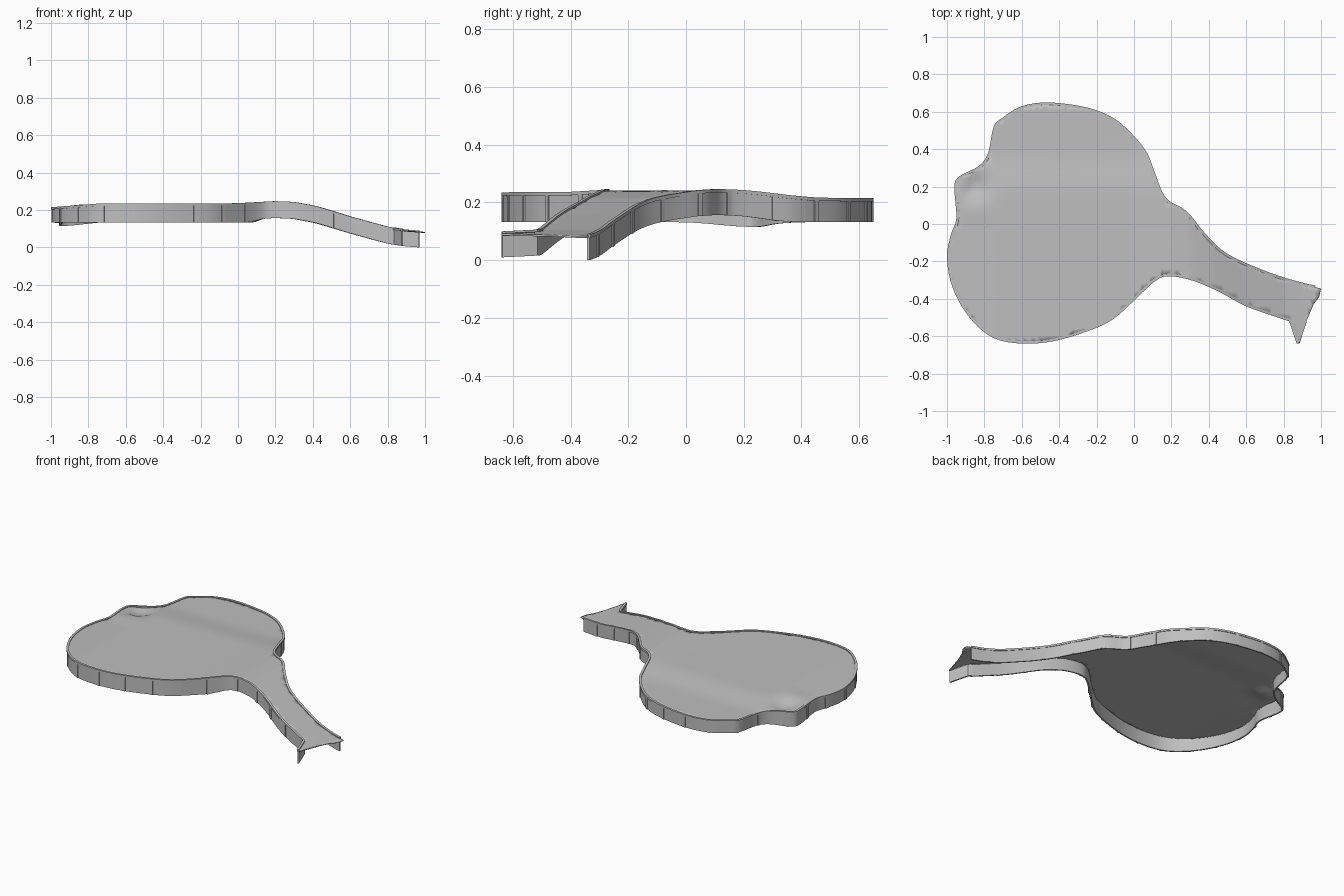
import bpy, bmesh, math
from mathutils import Vector

if "Cube" in bpy.data.objects:
    bpy.data.objects.remove(bpy.data.objects["Cube"])

# One plain grey for everything
grey = bpy.data.materials.new("light_grey")
grey.use_nodes = True
COLOUR = (0.52, 0.52, 0.52, 1)
grey.diffuse_color = COLOUR
shader = grey.node_tree.nodes["Principled BSDF"]
shader.inputs["Base Color"].default_value = COLOUR
shader.inputs["Roughness"].default_value = 0.8

# Plan of the side wall: from the flared tip, round the plateau, back to the ramp end
OUTLINE = [(.87, -.64), (.83, -.52), (.77, -.5), (.6, -.44), (.45, -.36), (.32, -.305),
           (.2, -.28), (.12, -.3), (0, -.41), (-.1, -.5), (-.2, -.555), (-.4, -.62),
           (-.58, -.64), (-.75, -.61), (-.88, -.5), (-.97, -.34), (-1, -.18),
           (-.98, -.06), (-.95, .03), (-.96, .19), (-.94, .25), (-.83, .31),
           (-.78, .38), (-.75, .52), (-.7, .57), (-.6, .63), (-.45, .65), (-.24, .62),
           (-.1, .56), (0, .47), (.07, .38), (.11, .28), (.17, .14), (.28, .07),
           (.38, -.05), (.5, -.16), (.7, -.25), (.85, -.3), (.97, -.33)]
RAMP_END = [(1, -.345), (.99, -.39), (.96, -.43), (.93, -.5), (.885, -.64)]
HEIGHTS = [(-1.01, .214), (-.75, .234), (0, .236), (.2, .247), (.3, .243), (.42, .22),
           (.6, .165), (.8, .11), (.9, .095), (1.01, .087)]


def smooth(a, b, t):
    t = min(max((t - a) / (b - a), 0), 1)
    return t * t * (3 - 2 * t)


def catmull(p, q, r, s, t):
    return 0.5 * (2 * q + (r - p) * t + (2 * p - 5 * q + 4 * r - s) * t * t
                  + (3 * q - p - 3 * r + s) * t ** 3)


def height(x, y):
    z = HEIGHTS[-1][1]
    for (x0, z0), (x1, z1) in zip(HEIGHTS, HEIGHTS[1:]):
        if x0 <= x <= x1:
            z = z0 + (z1 - z0) * (x - x0) / (x1 - x0)
            break
    return z - 0.02 * smooth(.15, .4, y) * smooth(.3, 0, x)


def underside(x, y):
    lobe = 0.018 * math.exp(-((x + .92) ** 2 + (y - .22) ** 2) / .02)
    blend = smooth(.03, .15, x)
    return (0.132 - lobe) * (1 - blend) + (height(x, y) - 0.09) * blend


def mound(x, y, cx, cy, radius, amount):
    return amount * math.exp(-((x - cx) ** 2 + (y - cy) ** 2) / radius ** 2)


# Smooth the plan curve, keeping the flare straight
pts = [Vector(p) for p in OUTLINE]
path = [pts[0]]
body = [pts[1]] + pts[1:] + [pts[-1]]
for i in range(len(body) - 3):
    path += [catmull(*body[i:i + 4], k / 4) for k in range(4)]
path.append(pts[-1])


def outward(i):
    d = path[min(i + 1, len(path) - 1)] - path[max(i - 1, 0)]
    return Vector((-d.y, d.x)).normalized()


def finish(name, bm):
    bmesh.ops.recalc_face_normals(bm, faces=bm.faces)
    mesh = bpy.data.meshes.new(name)
    bm.to_mesh(mesh)
    bm.free()
    mesh.materials.append(grey)
    obj = bpy.data.objects.new(name, mesh)
    bpy.context.collection.objects.link(obj)
    bpy.ops.object.select_all(action='DESELECT')
    obj.select_set(True)
    bpy.context.view_layer.objects.active = obj
    bpy.ops.object.shade_smooth_by_angle(angle=math.radians(35))
    return obj


def sweep(name, outer, inner, top, bottom):
    """Rectangular section carried along the plan curve."""
    bm = bmesh.new()
    rings = []
    for i, p in enumerate(path):
        n = outward(i)
        hi, lo = top(p.x, p.y), bottom(p.x, p.y)
        rings.append([bm.verts.new((*(p + n * o), z)) for o, z in
                      ((outer, hi), (outer, lo), (inner, lo), (inner, hi))])
    for a, b in zip(rings, rings[1:]):
        for k in range(4):
            bm.faces.new((a[k], a[k - 1], b[k - 1], b[k]))
    bm.faces.new(rings[0])
    bm.faces.new(rings[-1])
    return finish(name, bm)


# Side wall and the narrow lip along its upper edge
sweep("side_wall", -.004, -.013, lambda x, y: height(x, y) - .002, underside)
sweep("top_lip", 0, -.014, height, lambda x, y: height(x, y) - .012)

# Vertical ribs, evenly spaced along the outside of the wall
bm = bmesh.new()
travel, next_rib = 0, 0.14
for i in range(1, len(path)):
    step = (path[i] - path[i - 1]).length
    while travel + step > next_rib:
        p = path[i - 1].lerp(path[i], (next_rib - travel) / step)
        n = outward(i)
        side = Vector((-n.y, n.x)) * 0.009
        corners = []
        for q in (p - side, p + side):
            for off in (0, -.008):
                c = q + n * off
                corners.append([bm.verts.new((*c, z)) for z in
                                (underside(c.x, c.y), height(c.x, c.y) - .004)])
        a, b, d, c = corners
        for u, v in ((a, b), (b, c), (c, d), (d, a)):
            bm.faces.new((u[0], v[0], v[1], u[1]))
        for k in (0, 1):
            bm.faces.new((a[k], b[k], c[k], d[k]))
        next_rib += 0.17
    travel += step
finish("wall_ribs", bm)

# Deck: filled plan, cut into a grid and lifted to the surface height
bm = bmesh.new()
edge = [p - outward(i) * .008 for i, p in enumerate(path)] + [Vector(p) for p in RAMP_END]
bm.faces.new([bm.verts.new((p.x, p.y, 0)) for p in edge])
bmesh.ops.triangulate(bm, faces=bm.faces[:])
for axis in (Vector((1, 0, 0)), Vector((0, 1, 0))):
    for k in range(-24, 25):
        bmesh.ops.bisect_plane(bm, geom=bm.verts[:] + bm.edges[:] + bm.faces[:],
                               plane_co=axis * (k * .0401 + .003), plane_no=axis)
for v in bm.verts:
    x, y = v.co.x, v.co.y
    v.co.z = (height(x, y) - .005 + mound(x, y, -.84, .2, .06, -.028)
              + mound(x, y, -.85, .08, .06, .008))
bmesh.ops.triangulate(bm, faces=[f for f in bm.faces if len(f.verts) > 4])
deck = finish("deck", bm)
if sum(p.normal.z * p.area for p in deck.data.polygons) < 0:
    deck.data.flip_normals()
thick = deck.modifiers.new("thickness", 'SOLIDIFY')
thick.thickness = 0.006
thick.offset = -1
